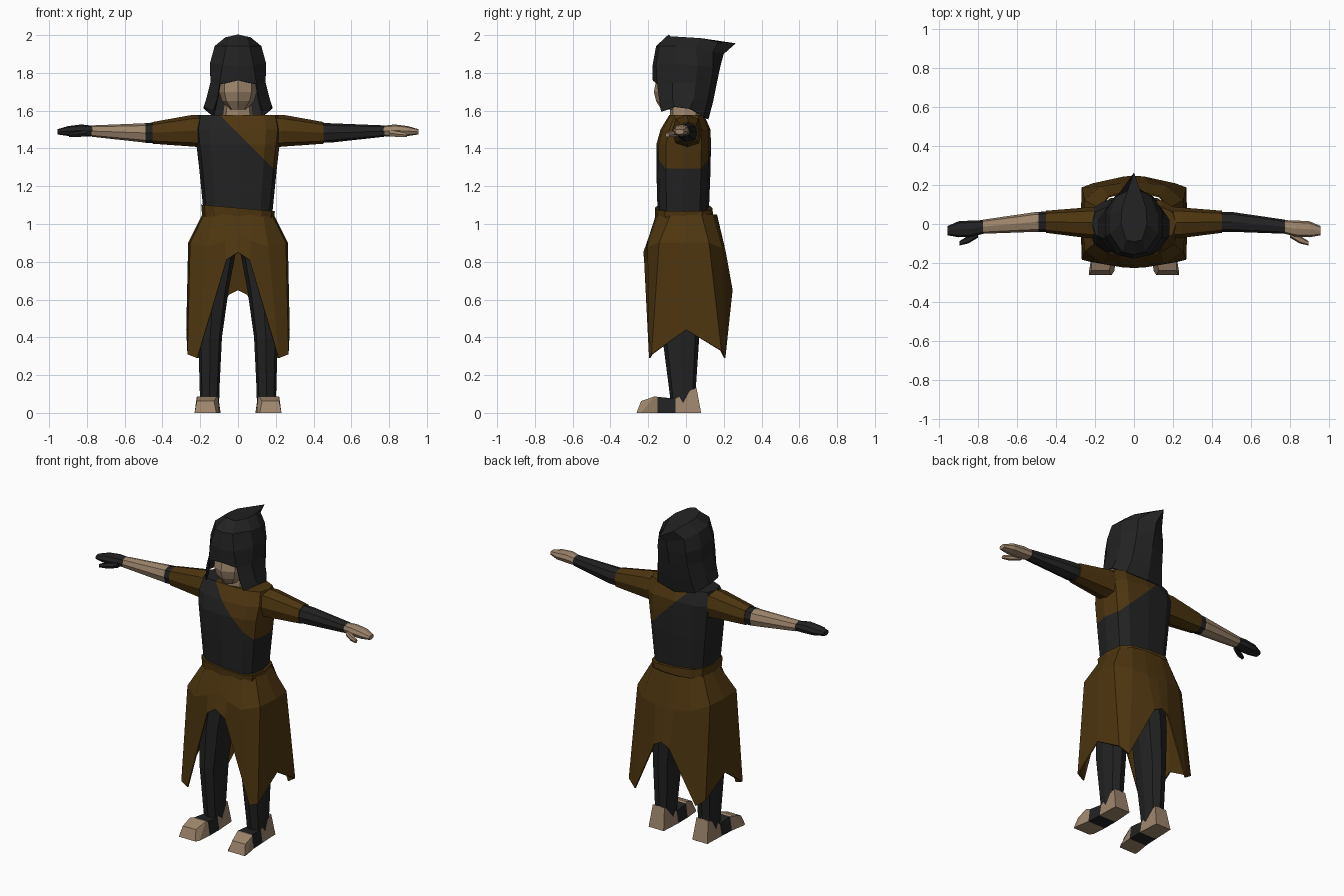
import bpy, bmesh, math
from mathutils import Vector

if "Cube" in bpy.data.objects:
    bpy.data.objects.remove(bpy.data.objects["Cube"])


def material(name, rgb):
    m = bpy.data.materials.new(name)
    m.diffuse_color = (*rgb, 1)
    m.use_nodes = True
    m.node_tree.nodes["Principled BSDF"].inputs["Base Color"].default_value = m.diffuse_color
    return m


DARK = material("charcoal cloth", (0.016, 0.016, 0.017))
BROWN = material("brown cloth", (0.075, 0.036, 0.005))
SKIN = material("skin", (0.34, 0.235, 0.15))


def finish(name, bm, mats, thick=0):
    bmesh.ops.recalc_face_normals(bm, faces=bm.faces)
    me = bpy.data.meshes.new(name)
    bm.to_mesh(me)
    bm.free()
    ob = bpy.data.objects.new(name, me)
    bpy.context.collection.objects.link(ob)
    for m in mats:
        me.materials.append(m)
    if thick:
        mod = ob.modifiers.new("thickness", 'SOLIDIFY')
        mod.thickness = thick
        mod.offset = 0
    return ob


def loft(rings, segment_mats=None, caps=(True, True), skip=lambda row, col: False):
    """Skin closed rings of equal length, one after the other."""
    bm = bmesh.new()
    vs = [[bm.verts.new(p) for p in r] for r in rings]
    n = len(rings[0])
    for i in range(len(rings) - 1):
        for j in range(n):
            if skip(i, j):
                continue
            k = (j + 1) % n
            f = bm.faces.new((vs[i][j], vs[i][k], vs[i + 1][k], vs[i + 1][j]))
            f.material_index = segment_mats[i] if segment_mats else 0
    for use, row, seg in ((caps[0], vs[0], 0), (caps[1], vs[-1], -1)):
        if use:
            f = bm.faces.new(row)
            f.material_index = segment_mats[seg] if segment_mats else 0
    return bm


def oval(a0, a1, b0, b1, n=8, power=2.8):
    """Boxy oval between two ranges, as (a, b) pairs."""
    pts = []
    for i in range(n):
        t = 2 * math.pi * i / n
        c, s = math.cos(t), math.sin(t)
        u = math.copysign(abs(c) ** (2 / power), c)
        v = math.copysign(abs(s) ** (2 / power), s)
        pts.append(((a0 + a1) / 2 + u * (a1 - a0) / 2, (b0 + b1) / 2 + v * (b1 - b0) / 2))
    return pts


def upright(rows, n=8, power=2.8):
    """Rings from (z, x0, x1, y0, y1) rows."""
    return [[(x, y, r[0]) for x, y in oval(*r[1:], n, power)] for r in rows]


def sideways(rows, s, n=8):
    """Rings from (x, y0, y1, z0, z1) rows on side s."""
    return [[(s * r[0], y, z) for y, z in oval(*r[1:], n, 2.5)] for r in rows]


def mirrored(cols):
    """Close a ring given from front centre to back centre."""
    return cols + [(-x, y, z) for x, y, z in cols[-2:0:-1]]


# Torso, cut along the diagonal edge of the wrap
bm = loft(upright([(1.04, -.18, .18, -.15, .12), (1.29, -.205, .205, -.157, .13),
                   (1.42, -.22, .22, -.157, .132), (1.5, -.23, .23, -.135, .13),
                   (1.578, -.215, .215, -.088, .095)], 12, 3.2))
for co, no in (((0, 0, 1.48), (1, 0, 1)), ((0, 0, 1.295), (0, 0, 1))):
    bmesh.ops.bisect_plane(bm, geom=bm.verts[:] + bm.edges[:] + bm.faces[:],
                           plane_co=co, plane_no=no)
for f in bm.faces:
    c = f.calc_center_median()
    f.material_index = int(c.x + c.z > 1.48 and c.z > 1.295)
finish("torso", bm, [DARK, BROWN])

# Tilted belt
belt = [[(x, y, z - .09 * x) for x, y, z in r] for r in
        upright([(1.025, -.19, .19, -.162, .145), (1.085, -.195, .195, -.165, .14)], 12, 3.2)]
finish("belt", loft(belt), [BROWN])

# Split skirt with four hanging corners
waist = [(0, -.155, 1.05), (.07, -.152, 1.05), (.13, -.14, 1.05), (.175, -.08, 1.05),
         (.185, 0, 1.05), (.175, .08, 1.05), (.13, .14, 1.05), (.06, .158, 1.05), (0, .16, 1.05)]
hip = [(0, -.19, .94), (.07, -.2, .91), (.16, -.2, .88), (.25, -.14, .9),
       (.26, 0, .9), (.25, .12, .9), (.17, .19, .87), (.07, .205, .86), (0, .205, .86)]
hem = [(0, -.222, .85), (.06, -.218, .81), (.215, -.192, .29), (.265, -.18, .31),
       (.27, 0, .44), (.265, .185, .33), (.21, .205, .29), (.05, .24, .625), (0, .243, .65)]
finish("skirt", loft([mirrored(c) for c in (waist, hip, hem)], caps=(False, False)),
       [BROWN], .008)

# Head and neck
finish("head", loft(upright([(1.605, -.045, .045, -.13, .03), (1.65, -.085, .085, -.158, .06),
                             (1.7, -.1, .1, -.17, .07), (1.75, -.1, .1, -.16, .08),
                             (1.82, -.095, .095, -.13, .08)], 8, 2.1)), [SKIN])
finish("neck", loft(upright([(1.55, -.085, .085, -.085, .075),
                             (1.66, -.07, .07, -.085, .06)])), [SKIN])

# Hood with a backward point, open in front of the face
hood = [
    [(0, -.09, 2.0), (.04, -.08, 1.99), (.065, 0, 1.985), (.06, .08, 1.98),
     (.03, .17, 1.96), (0, .26, 1.955)],
    [(0, -.155, 1.94), (.06, -.14, 1.94), (.12, -.05, 1.94), (.12, .05, 1.93),
     (.085, .14, 1.91), (0, .195, 1.9)],
    [(0, -.173, 1.84), (.08, -.155, 1.84), (.145, -.06, 1.85), (.145, .06, 1.84),
     (.095, .14, 1.83), (0, .177, 1.83)],
    [(0, -.172, 1.76), (.095, -.15, 1.74), (.142, -.07, 1.75), (.142, .05, 1.75),
     (.1, .13, 1.75), (0, .16, 1.75)],
    [(0, -.16, 1.7), (.108, -.14, 1.66), (.165, -.07, 1.66), (.165, .04, 1.66),
     (.11, .11, 1.65), (0, .14, 1.65)],
    [(0, -.15, 1.65), (.13, -.13, 1.595), (.178, -.06, 1.62), (.178, .02, 1.61),
     (.13, .09, 1.57), (0, .115, 1.555)],
]
bm = loft([mirrored(r) for r in hood], caps=(True, False),
          skip=lambda row, col: row >= 3 and col in (0, 9))
loose = [v for v in bm.verts if not v.link_faces]
bmesh.ops.delete(bm, geom=loose, context='VERTS')
finish("hood", bm, [DARK], .008)

for s, side in ((1, "left"), (-1, "right")):
    # Arm: sleeve, cuff band and forearm
    cuff = .452 if s > 0 else .49
    finish(side + "_sleeve", loft(sideways([
        (.18, -.075, .088, 1.405, 1.578), (.24, -.072, .085, 1.41, 1.578),
        (.452, -.045, .068, 1.425, 1.54)], s)), [BROWN])
    finish(side + "_forearm", loft(sideways([
        (.44, -.042, .065, 1.43, 1.537), (cuff, -.04, .062, 1.43, 1.535),
        (.5, -.04, .062, 1.432, 1.533), (.775, -.05, .022, 1.462, 1.522)], s), [0, 1, 1]),
        [DARK, DARK if s > 0 else SKIN])

    # Hand and thumb
    glove = SKIN if s > 0 else DARK
    finish(side + "_hand", loft(sideways([
        (.765, -.048, .02, 1.465, 1.52), (.83, -.065, .018, 1.463, 1.527),
        (.9, -.068, .014, 1.466, 1.518), (.955, -.058, -.01, 1.474, 1.502)], s)), [glove])
    finish(side + "_thumb", loft(sideways([
        (.8, -.07, -.03, 1.463, 1.5), (.85, -.1, -.06, 1.458, 1.492),
        (.895, -.11, -.088, 1.46, 1.482)], s, 6)), [glove])

    # Leg
    rows = [(.05, .1, .2, -.08, .05), (.13, .098, .203, -.09, .052),
            (.4, .085, .21, -.125, .07), (.65, .05, .215, -.13, .08),
            (.85, .012, .2, -.13, .09), (1.06, .0, .17, -.12, .1)]
    leg = [[(s * x, y, z) for x, y, z in r] for r in upright(rows)]
    finish(side + "_leg", loft(leg), [DARK])

    # Shoe sections from heel to toe: x range, bottom y, top y, top z
    shoe = [(.1, .205, .08, .055, .135), (.092, .21, -.055, -.055, .075),
            (.093, .215, -.15, -.15, .085), (.1, .23, -.24, -.165, .088),
            (.115, .23, -.262, -.238, .062)]
    rings = [[(s * a, yb, 0), (s * b, yb, 0), (s * (b - .012), yt, z), (s * (a + .012), yt, z)]
             for a, b, yb, yt, z in shoe]
    finish(side + "_shoe", loft(rings, [0, 1, 0, 0]), [SKIN, DARK])
